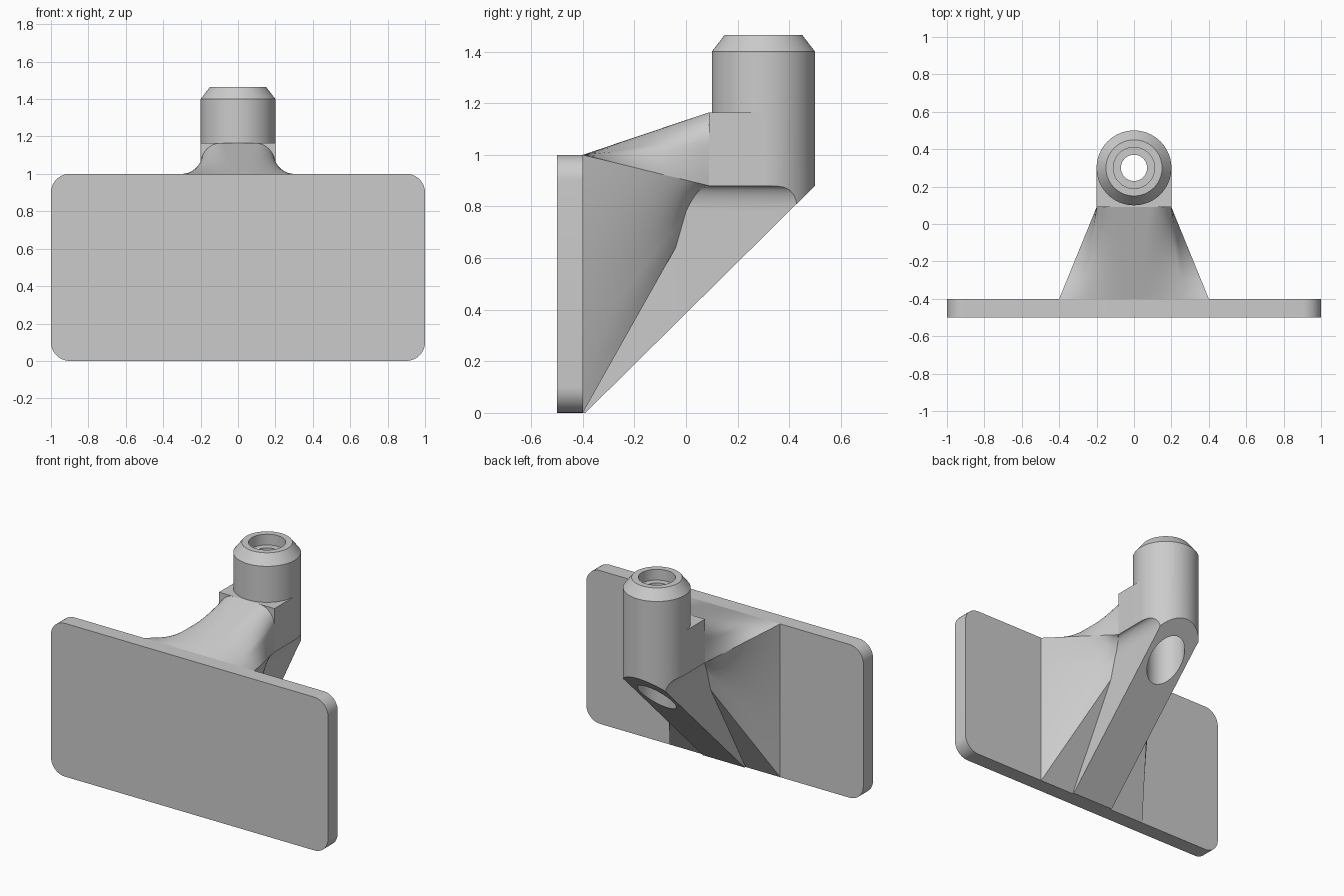
import bpy, bmesh, math
from mathutils import Vector

cube = bpy.data.objects.get("Cube")
if cube:
    bpy.data.objects.remove(cube, do_unlink=True)

grey = bpy.data.materials.new("light grey")
grey.use_nodes = True
COLOUR = (0.6, 0.6, 0.6, 1)
grey.diffuse_color = COLOUR
grey.node_tree.nodes["Principled BSDF"].inputs["Base Color"].default_value = COLOUR


def finish(name, bm):
    bmesh.ops.remove_doubles(bm, verts=bm.verts, dist=0.0001)
    bmesh.ops.recalc_face_normals(bm, faces=bm.faces)
    mesh = bpy.data.meshes.new(name)
    bm.to_mesh(mesh)
    bm.free()
    mesh.materials.append(grey)
    obj = bpy.data.objects.new(name, mesh)
    bpy.context.collection.objects.link(obj)
    return obj


def prism(name, points, axis, lo, hi):
    """Extrude a 2D outline along the given axis (0, 1 or 2)."""
    bm = bmesh.new()

    def place(p, d):
        c = list(p)
        c.insert(axis, d)
        return bm.verts.new(c)
    a = [place(p, lo) for p in points]
    b = [place(p, hi) for p in points]
    bm.faces.new(a)
    bm.faces.new(b)
    for i in range(len(a)):
        j = (i + 1) % len(a)
        bm.faces.new((a[i], a[j], b[j], b[i]))
    return finish(name, bm)


def arc(cx, cy, rx, ry, start, end, steps):
    angles = [math.radians(start + (end - start) * i / steps) for i in range(steps + 1)]
    return [(cx + rx * math.cos(t), cy + ry * math.sin(t)) for t in angles]


def activate(obj):
    bpy.ops.object.select_all(action='DESELECT')
    obj.select_set(True)
    bpy.context.view_layer.objects.active = obj


def combine(obj, tool, operation):
    mod = obj.modifiers.new("cut", 'BOOLEAN')
    mod.operation, mod.object, mod.solver = operation, tool, 'EXACT'
    activate(obj)
    bpy.ops.object.modifier_apply(modifier=mod.name)
    bpy.data.objects.remove(tool, do_unlink=True)


def smooth(obj):
    activate(obj)
    bpy.ops.object.shade_smooth_by_angle(angle=math.radians(25))


PLATE_Y = -0.4     # back of the plate
NECK_Y = 0.09      # front of the collar block
POST_Y = 0.3       # post axis
RIB, POST_R = 0.15, 0.2
STEP_Z, TOP_Z = 0.88, 1.165

# Mounting plate with rounded corners
outline = []
for cx, cz, a in ((0.9, 0.9, 0), (-0.9, 0.9, 90), (-0.9, 0.1, 180), (0.9, 0.1, 270)):
    outline += arc(cx, cz, 0.1, 0.1, a, a + 90, 10)
smooth(prism("mounting_plate", outline, 1, -0.5, PLATE_Y))

# Rib and collar: cross-section trimmed by the side profile and a round-backed plan
fillet = arc(POST_R, STEP_Z - 0.1, POST_R - RIB, 0.1, 180, 90, 10)
half = [(RIB, -0.1)] + fillet + [(0.3, STEP_Z), (0.3, 1.3)]
rib = prism("rib_and_collar", half + [(-x, z) for x, z in reversed(half)], 1, -0.6, 0.7)
side = [(-0.42, 0), (-0.39, 0), (0.55, 0.93), (0.55, TOP_Z),
        (NECK_Y, TOP_Z), (NECK_Y, STEP_Z), (-0.42, 0.75)]
combine(rib, prism("side_tool", side, 0, -0.5, 0.5), 'INTERSECT')
plan = [(-POST_R, -0.7), (POST_R, -0.7)] + arc(0, POST_Y, POST_R, POST_R, 0, 180, 48)
combine(rib, prism("plan_tool", plan, 2, -0.2, 1.5), 'INTERSECT')
bore = prism("bore_tool", arc(0, POST_Y, 0.115, 0.115, 0, 360, 64)[:-1], 2, -0.2, 1.5)
combine(rib, bore, 'DIFFERENCE')
smooth(rib)

# Hollow post with chamfered rim and an inner shoulder
profile = [(0.115, TOP_Z), (POST_R, TOP_Z), (POST_R, 1.4), (0.15, 1.465), (0.11, 1.465),
           (0.11, 1.395), (0.07, 1.395), (0.07, 1.3), (0.115, 1.3)]
bm = bmesh.new()
ring = [bm.verts.new((r, POST_Y, z)) for r, z in profile]
edges = [bm.edges.new((ring[i - 1], ring[i])) for i in range(len(ring))]
bmesh.ops.spin(bm, geom=ring + edges, cent=(0, POST_Y, 0), axis=(0, 0, 1),
               angle=math.tau, steps=96)
smooth(finish("post", bm))

# Flared bracket: ruled from the plate to the arched collar and the rib
pairs = [((0, 1), (0, NECK_Y, TOP_Z)), ((0, 1), (0.09, NECK_Y, TOP_Z))]
arch = arc(0.09, 1.05, 0.11, 0.115, 90, 0, 12)
arch += [(POST_R, 1.05 + (STEP_Z - 1.05) * i / 6) for i in range(1, 7)]
for i, (x, z) in enumerate(arch):
    pairs.append(((0.4 * i / (len(arch) - 1), 1), (x, NECK_Y, z)))
lower = [(x, NECK_Y - 0.09 * math.sqrt(max(0, (STEP_Z - z) / 0.1)), z)
         for x, z in reversed(fillet)]
lower += [(RIB, -0.02, 0.71), (RIB, -0.04, 0.64)]
for i, p in enumerate(lower):
    pairs.append(((0.4, 1 - i / (len(lower) - 1)), p))
pairs.append(((RIB, 0), (RIB, -0.04, 0.64)))

bm = bmesh.new()
STEPS = 16
for sign in (1, -1):
    rows = []
    for (x, z), end in pairs:
        a, b = Vector((x * sign, PLATE_Y, z)), Vector((end[0] * sign, end[1], end[2]))
        rows.append([bm.verts.new(a.lerp(b, k / STEPS)) for k in range(STEPS + 1)])
    for r, s in zip(rows, rows[1:]):
        for k in range(STEPS):
            bm.faces.new((r[k], r[k + 1], s[k + 1], s[k]))
bmesh.ops.dissolve_degenerate(bm, dist=0.00001, edges=bm.edges)
smooth(finish("flared_bracket", bm))
